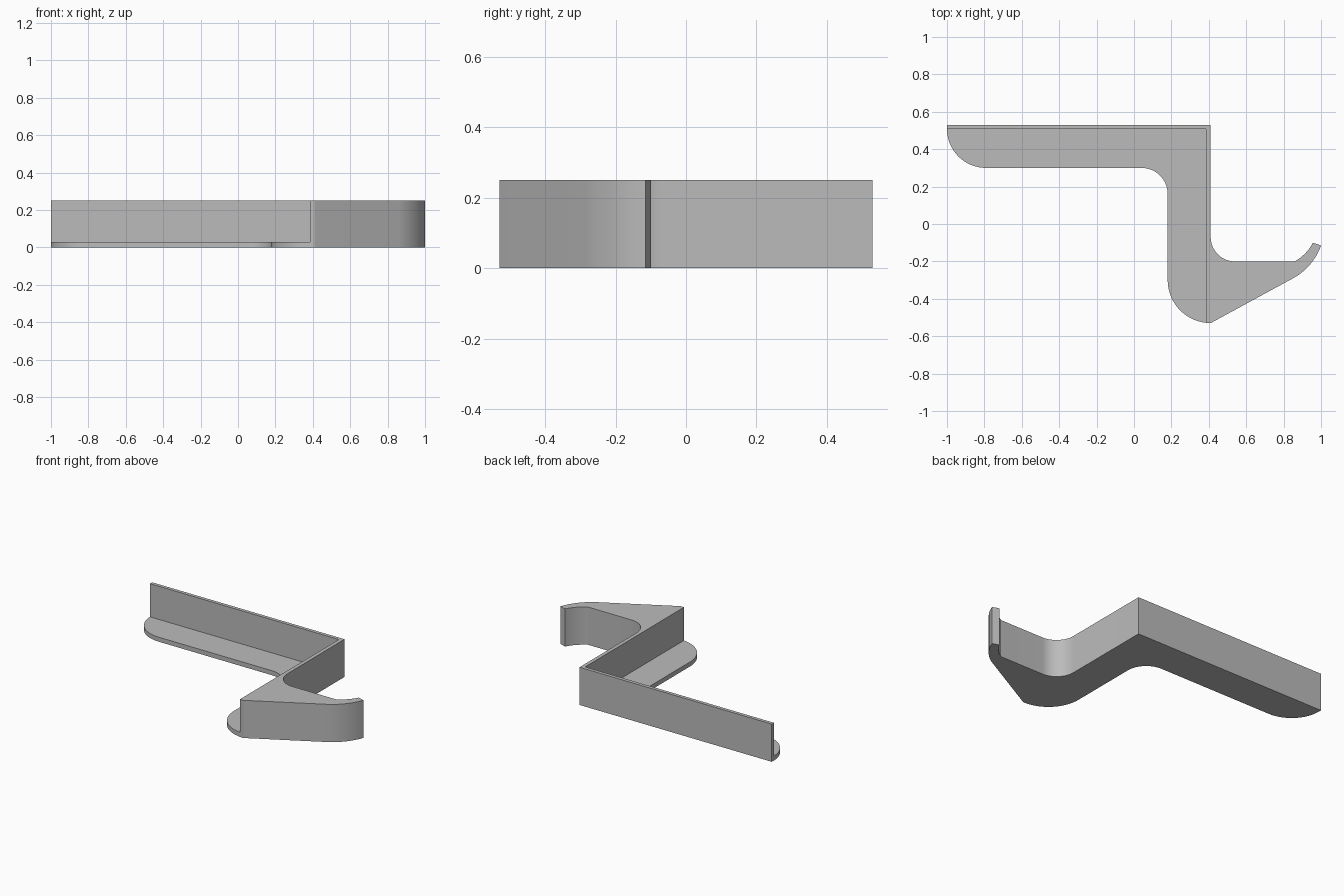
import bpy
import bmesh
from math import atan, radians
from mathutils import Matrix, Vector

cube = bpy.data.objects.get("Cube")
if cube:
    bpy.data.objects.remove(cube, do_unlink=True)

# Single grey finish
grey = bpy.data.materials.new("plain_grey")
grey.use_nodes = True
colour = (0.5, 0.5, 0.5, 1)
grey.diffuse_color = colour
grey.node_tree.nodes["Principled BSDF"].inputs["Base Color"].default_value = colour


def outline(points, steps=16):
    """Expand (x, y, bulge) corners; bulge = tan(arc angle / 4), positive turns left."""
    result = []
    for i, (x, y, bulge) in enumerate(points):
        a = Vector((x, y))
        b = Vector(points[(i + 1) % len(points)][:2])
        result.append(a)
        if bulge:
            chord = b - a
            normal = Vector((-chord.y, chord.x))
            centre = (a + b) / 2 + normal * (1 - bulge ** 2) / (4 * bulge)
            for s in range(1, steps):
                turn = Matrix.Rotation(4 * atan(bulge) * s / steps, 2)
                result.append(centre + turn @ (a - centre))
    return result


def extrude_profile(name, points, height):
    bm = bmesh.new()
    base = bm.faces.new([bm.verts.new((p.x, p.y, 0)) for p in outline(points)])
    top = bmesh.ops.extrude_face_region(bm, geom=[base], use_keep_orig=True)["geom"]
    bmesh.ops.translate(bm, vec=(0, 0, height),
                        verts=[g for g in top if isinstance(g, bmesh.types.BMVert)])
    bmesh.ops.recalc_face_normals(bm, faces=bm.faces)
    mesh = bpy.data.meshes.new(name)
    bm.to_mesh(mesh)
    bm.free()
    mesh.materials.append(grey)
    obj = bpy.data.objects.new(name, mesh)
    bpy.context.collection.objects.link(obj)
    bpy.ops.object.select_all(action='DESELECT')
    obj.select_set(True)
    bpy.context.view_layer.objects.active = obj
    bpy.ops.object.shade_smooth_by_angle(angle=radians(25))
    return obj


QUARTER = 0.414

# Tall thin L-shaped wall running into the solid hook
extrude_profile("wall_and_hook", [
    (-1, 0.53, 0), (-1, 0.507, 0), (0.385, 0.507, 0),
    (0.385, -0.528, 0), (0.41, -0.53, 0),
    (0.86, -0.285, 0.176), (1, -0.115, 0),
    (0.957, -0.10, -0.14), (0.86, -0.20, 0),
    (0.54, -0.20, -QUARTER), (0.41, -0.07, 0), (0.41, 0.53, 0),
], 0.25)

# Low flange along the inside of the wall
extrude_profile("base_flange", [
    (-1, 0.507, QUARTER), (-0.79, 0.30, 0),
    (0.04, 0.30, -QUARTER), (0.18, 0.16, 0),
    (0.18, -0.30, 0.384), (0.385, -0.528, 0), (0.385, 0.507, 0),
], 0.03)
